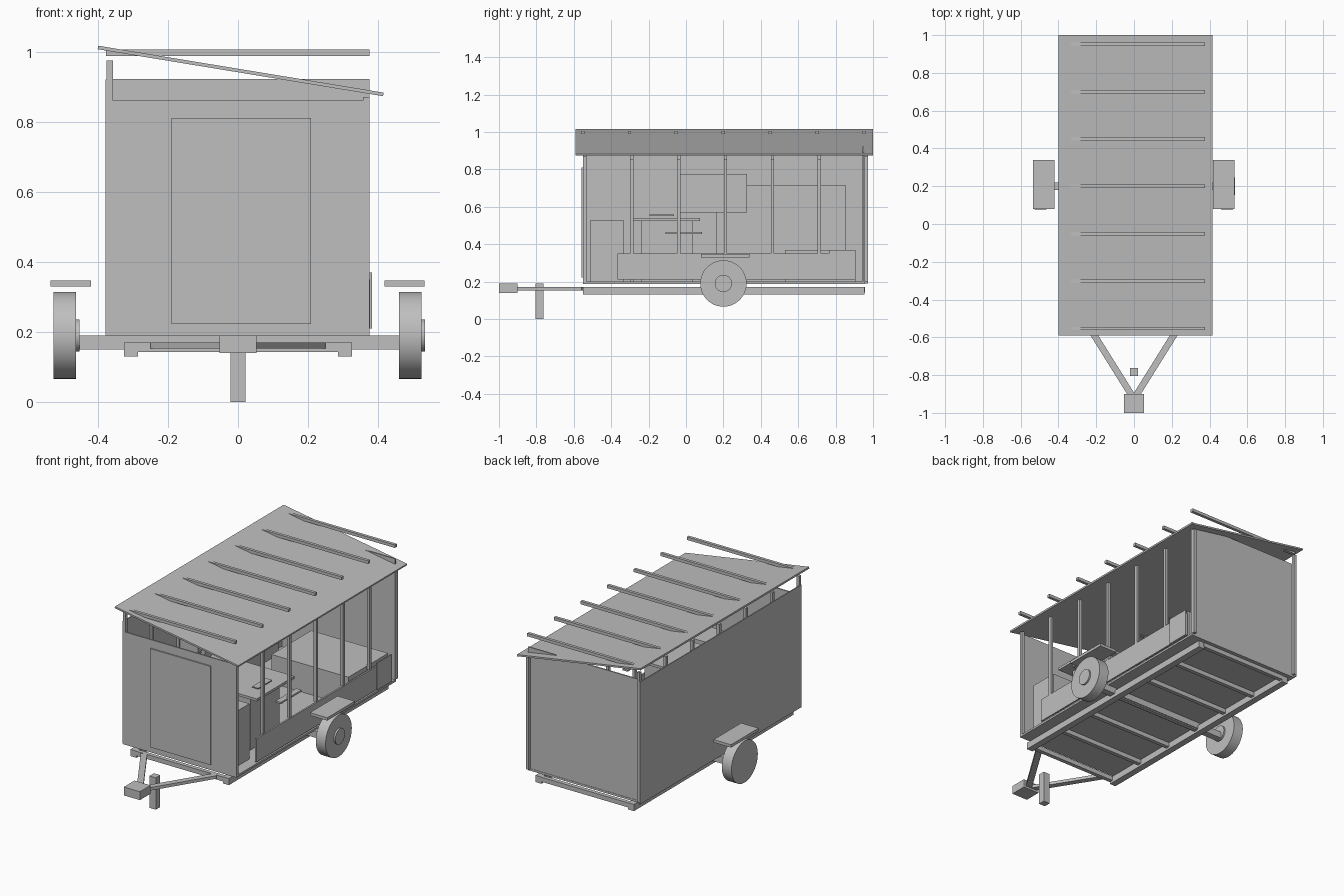
import bpy
import math
from mathutils import Vector

cube = bpy.data.objects.get("Cube")
if cube:
    bpy.data.objects.remove(cube, do_unlink=True)

grey = bpy.data.materials.new("plain grey")
grey.use_nodes = True
GREY = (0.52, 0.52, 0.52, 1)
grey.diffuse_color = GREY
grey.node_tree.nodes["Principled BSDF"].inputs["Base Color"].default_value = GREY


def finish(name):
    obj = bpy.context.object
    obj.name = name
    obj.data.materials.append(grey)
    return obj


def box(name, x, y, z):
    """Box from (low, high) ranges on each axis."""
    bpy.ops.mesh.primitive_cube_add(size=1, location=[sum(r) / 2 for r in (x, y, z)])
    bpy.context.object.scale = [r[1] - r[0] for r in (x, y, z)]
    bpy.ops.object.transform_apply(location=False, rotation=False, scale=True)
    return finish(name)


def beam(name, a, b, width, height):
    """Box running from point a to point b."""
    a, b = Vector(a), Vector(b)
    bpy.ops.mesh.primitive_cube_add(size=1, location=(a + b) / 2)
    obj = finish(name)
    obj.scale = ((b - a).length, width, height)
    obj.rotation_euler = (b - a).to_track_quat('X', 'Z').to_euler()
    return obj


def disc(name, radius, x):
    """Round part on the wheel axis, between two x values."""
    bpy.ops.mesh.primitive_cylinder_add(
        vertices=48, radius=radius, depth=x[1] - x[0],
        location=(sum(x) / 2, 0.2, 0.19), rotation=(0, math.pi / 2, 0))
    obj = finish(name)
    bpy.ops.object.shade_smooth_by_angle()
    return obj


FRONT, BACK = -0.55, 0.955
SPACING = (BACK - FRONT) / 6

# Floor and chassis
box("floor", (-0.375, 0.375), (FRONT, BACK), (0.188, 0.2))
for side, x in (("right", -0.305), ("left", 0.305)):
    box(side + "_rail", (x - 0.02, x + 0.02), (FRONT, BACK), (0.13, 0.17))
for i in range(7):
    y = FRONT + 0.01 + i * (BACK - FRONT - 0.02) / 6
    box("cross_member", (-0.29, 0.29), (y - 0.012, y + 0.012), (0.143, 0.17))

# Tongue, coupler and jack
for side, s in (("right", -1), ("left", 1)):
    beam(side + "_tongue_arm", (s * 0.235, FRONT, 0.161), (s * 0.01, -0.91, 0.161), 0.035, 0.018)
box("coupler", (-0.053, 0.053), (-1, -0.9), (0.14, 0.19))
box("jack_post", (-0.021, 0.021), (-0.805, -0.763), (0, 0.19))

# Axle, wheels and fenders
box("axle", (-0.463, 0.463), (0.18, 0.22), (0.15, 0.19))
for side, x in (("right", -0.527), ("left", 0.46)):
    disc(side + "_wheel", 0.124, (x, x + 0.064))
    disc(side + "_hub", 0.046, (x + 0.06, x + 0.074))
for side, x in (("right", -0.535), ("left", 0.418)):
    box(side + "_fender", (x, x + 0.115), (0.08, 0.34), (0.33, 0.347))

# Closed walls and front door
box("front_wall", (-0.377, 0.375), (FRONT, FRONT + 0.008), (0.19, 0.86))
box("front_door", (-0.19, 0.208), (FRONT - 0.008, FRONT), (0.222, 0.81))
box("back_wall", (-0.372, 0.375), (0.945, 0.953), (0.19, 0.922))
box("right_wall", (-0.378, -0.372), (FRONT, 0.973), (0.19, 0.92))

# Studs on both long sides
for i in range(7):
    y = FRONT + i * SPACING
    box("right_stud", (-0.375, -0.357), (y, y + 0.018), (0.2, 0.975))
    if i in (0, 6):
        box("left_corner_post", (0.357, 0.375), (y, y + 0.018), (0.2, 0.87))
    else:
        box("left_stud", (0.357, 0.375), (y, y + 0.018), (0.35, 0.855))

# Low panel on the open side
box("left_low_panel", (0.367, 0.377), (-0.365, 0.905), (0.21, 0.35))
box("left_panel_end", (0.375, 0.382), (0.765, 0.905), (0.21, 0.37))

# Sloping roof sheet and level rafters
beam("roof", (-0.4, 0.205, 1.012), (0.415, 0.205, 0.878), 1.59, 0.01)
for i in range(7):
    y = FRONT - 0.003 + i * SPACING
    box("rafter", (-0.377, 0.375), (y - 0.009, y + 0.009), (0.988, 1.006))

# Interior fittings
box("front_counter", (-0.357, 0.31), (-0.51, -0.335), (0.2, 0.53))
box("table", (-0.2, 0.32), (-0.28, 0.075), (0.525, 0.54))
box("table_base", (-0.1, 0.25), (-0.24, 0.035), (0.2, 0.525))
box("table_tray", (0.23, 0.27), (-0.195, -0.065), (0.552, 0.558))
box("side_shelf", (0.325, 0.36), (-0.11, 0.085), (0.455, 0.465))
box("bed_box", (-0.15, 0.357), (0.53, 0.905), (0.2, 0.37))
box("wall_cupboard", (-0.357, -0.24), (-0.035, 0.325), (0.57, 0.775))
box("wall_board", (-0.357, -0.33), (0.16, 0.855), (0.2, 0.715))
